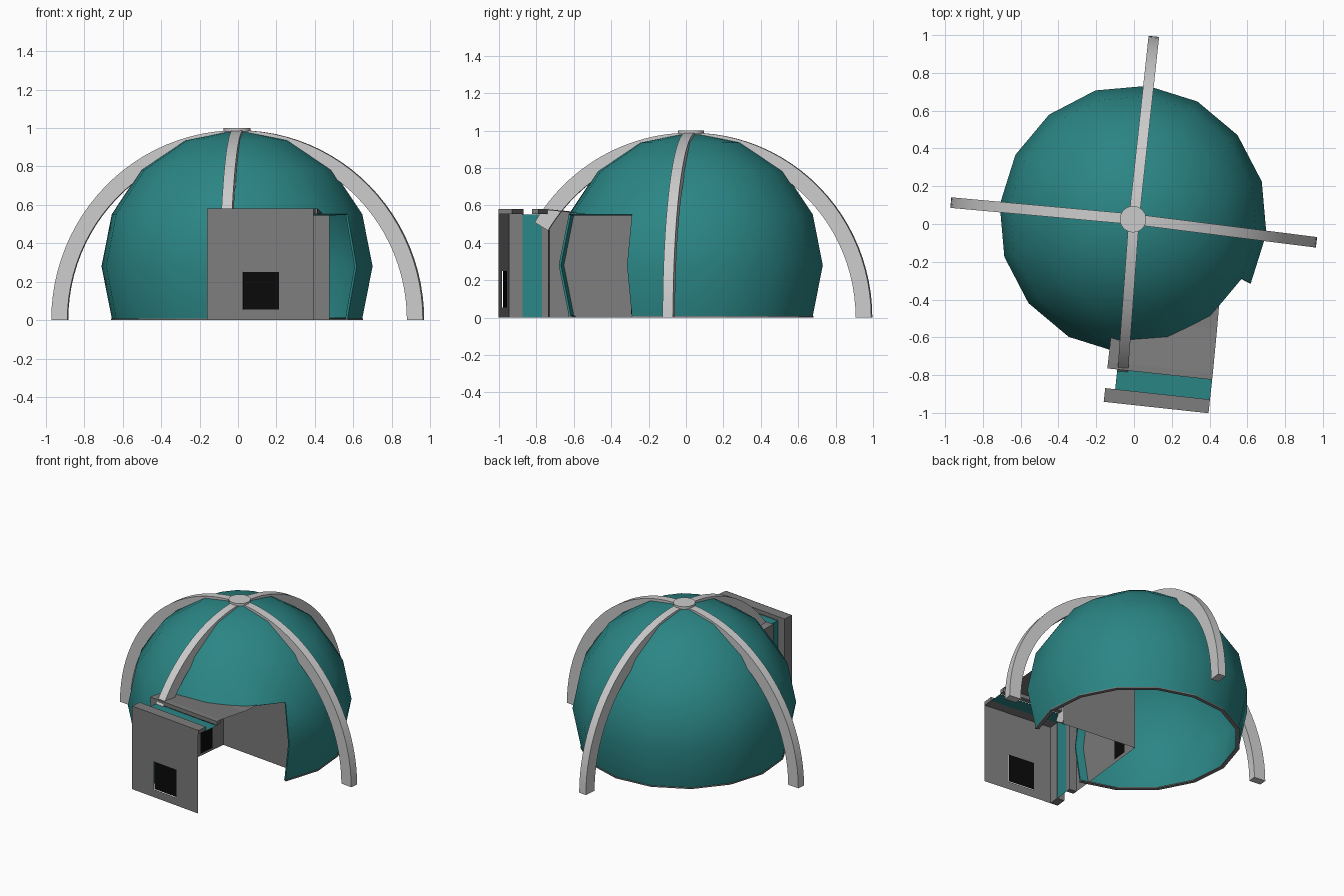
import bpy, bmesh
from math import radians, sin, cos, atan2, degrees
from mathutils import Matrix

if "Cube" in bpy.data.objects:
    bpy.data.objects.remove(bpy.data.objects["Cube"])

# whole shelter is turned slightly about z
PLACE = Matrix.Translation((0, 0.025, 0)) @ Matrix.Rotation(radians(-6.2), 4, 'Z')


def material(name, rgb):
    m = bpy.data.materials.new(name)
    m.diffuse_color = (*rgb, 1)
    m.use_nodes = True
    m.node_tree.nodes["Principled BSDF"].inputs["Base Color"].default_value = m.diffuse_color
    return m


TEAL = material("teal_fabric", (0.024, 0.235, 0.235))
GREY = material("dark_grey", (0.205, 0.205, 0.205))
BLACK = material("black", (0.003, 0.003, 0.003))


def finish(name, bm, mat=None, smooth=None, shell=0, fix=True):
    if fix:
        bmesh.ops.recalc_face_normals(bm, faces=bm.faces)
    bm.transform(PLACE)
    me = bpy.data.meshes.new(name)
    bm.to_mesh(me)
    bm.free()
    ob = bpy.data.objects.new(name, me)
    bpy.context.collection.objects.link(ob)
    if mat:
        me.materials.append(mat)
    bpy.ops.object.select_all(action='DESELECT')
    ob.select_set(True)
    bpy.context.view_layer.objects.active = ob
    if shell:
        mod = ob.modifiers.new("shell", 'SOLIDIFY')
        mod.thickness = shell
        mod.offset = -1
        bpy.ops.object.modifier_apply(modifier=mod.name)
    if smooth:
        bpy.ops.object.shade_smooth_by_angle(angle=radians(smooth))
    return ob


def sweep(name, rings, mat=None, smooth=None):
    """Solid through a row of closed cross-sections."""
    bm = bmesh.new()
    rows = [[bm.verts.new(p) for p in r] for r in rings]
    n = len(rows[0])
    for a, b in zip(rows, rows[1:]):
        for i in range(n):
            bm.faces.new((a[i], a[(i + 1) % n], b[(i + 1) % n], b[i]))
    bm.faces.new(rows[0])
    bm.faces.new(rows[-1])
    return finish(name, bm, mat, smooth)


def sheet(name, stations, mat):
    """Open top-and-left lining through stations of (y, right x, left x, height)."""
    bm = bmesh.new()
    rows = [[bm.verts.new(p) for p in ((r, y, h), (l, y, h), (l, y, 0))]
            for y, r, l, h in stations]
    for a, b in zip(rows, rows[1:]):
        for i in range(2):
            bm.faces.new((a[i], b[i], b[i + 1], a[i + 1]))
    return finish(name, bm, mat, fix=False)


def quad(name, pts, mat):
    bm = bmesh.new()
    bm.faces.new([bm.verts.new(p) for p in pts])
    return finish(name, bm, mat, fix=False)


# dome shell with the doorway left open
bm = bmesh.new()
bmesh.ops.create_uvsphere(bm, u_segments=16, v_segments=8, radius=0.71)
bmesh.ops.delete(bm, geom=[v for v in bm.verts if v.co.z < -0.4], context='VERTS')
gone = []
for f in bm.faces:
    c = f.calc_center_median()
    if c.z < 0.27 and -90 < degrees(atan2(c.y, c.x)) < -22.5:
        gone.append(f)
bmesh.ops.delete(bm, geom=gone, context='FACES')
bmesh.ops.translate(bm, verts=bm.verts, vec=(-0.005, 0, 0.28))
finish("dome_shell", bm, TEAL, smooth=35, shell=0.012)

# base ring under the dome
rings = []
for i in range(14):
    a = radians(-22.5 + 22.5 * i)
    rings.append([(r * cos(a) - 0.005, r * sin(a), z)
                  for r, z in ((0.635, 0), (0.66, 0), (0.66, 0.008), (0.635, 0.008))])
sweep("base_ring", rings, GREY)


# arched legs; the front one stops short above the entrance
def leg(name, heading, low):
    d = radians(heading)
    rings = []
    for i in range(25):
        t = radians(low + (90 - low) * i / 24)
        ring = []
        for r, w in ((0.89, -0.028), (0.974, -0.028), (0.974, 0.028), (0.89, 0.028)):
            h = r * cos(t)
            ring.append((h * cos(d) - w * sin(d), h * sin(d) + w * cos(d), r * sin(t) * 1.015))
        rings.append(ring)
    sweep(name, rings, smooth=30)


leg("right_leg", -1, 0)
leg("back_leg", 90, 0)
leg("left_leg", 181, 0)
leg("front_leg", -88, 31)

# hub disc at the crown
bm = bmesh.new()
bmesh.ops.create_cone(bm, cap_ends=True, segments=24, radius1=0.07, radius2=0.07, depth=0.018,
                      matrix=Matrix.Translation((-0.005, 0, 0.991)))
finish("crown_hub", bm, smooth=30)

# entrance frames: top and left side only, right side open
R, L = 0.503, -0.055
L_SHAPE = ((R, 0.58), (L, 0.58), (L, 0), (0, 0), (0, 0.553), (R, 0.553))
for name, y0, y1 in (("outer_frame", -0.978, -0.905), ("inner_frame", -0.80, -0.765)):
    sweep(name, [[(x, y, z) for x, z in L_SHAPE] for y in (y0, y1)], GREY)

# fabric joint and the inner room running into the dome
sheet("fabric_joint", [(-0.905, R, -0.002, 0.551), (-0.80, R, -0.002, 0.551)], TEAL)
sheet("inner_room_wall", [(-0.765, R, L, 0.58), (-0.53, 0.5, L, 0.555), (-0.1, 0.49, L, 0.553)], GREY)
quad("inner_room_end", [(L, -0.1, 0), (0.49, -0.1, 0), (0.49, -0.1, 0.553), (L, -0.1, 0.553)], GREY)
quad("side_door", [(L + 0.006, -0.325, 0.02), (L + 0.006, -0.21, 0.02),
                   (L + 0.006, -0.21, 0.25), (L + 0.006, -0.325, 0.25)], BLACK)

# front panel with a window hole
bm = bmesh.new()
xs, zs = (L, 0.131, 0.320, R), (0, 0.055, 0.25, 0.58)
grid = [[bm.verts.new((x, -0.98, z)) for x in xs] for z in zs]
for j in range(3):
    for i in range(3):
        if (i, j) != (1, 1):
            bm.faces.new((grid[j][i], grid[j][i + 1], grid[j + 1][i + 1], grid[j + 1][i]))
finish("front_panel", bm, GREY, fix=False)
quad("front_window", [(xs[1], -0.974, zs[1]), (xs[2], -0.974, zs[1]),
                      (xs[2], -0.974, zs[2]), (xs[1], -0.974, zs[2])], BLACK)
